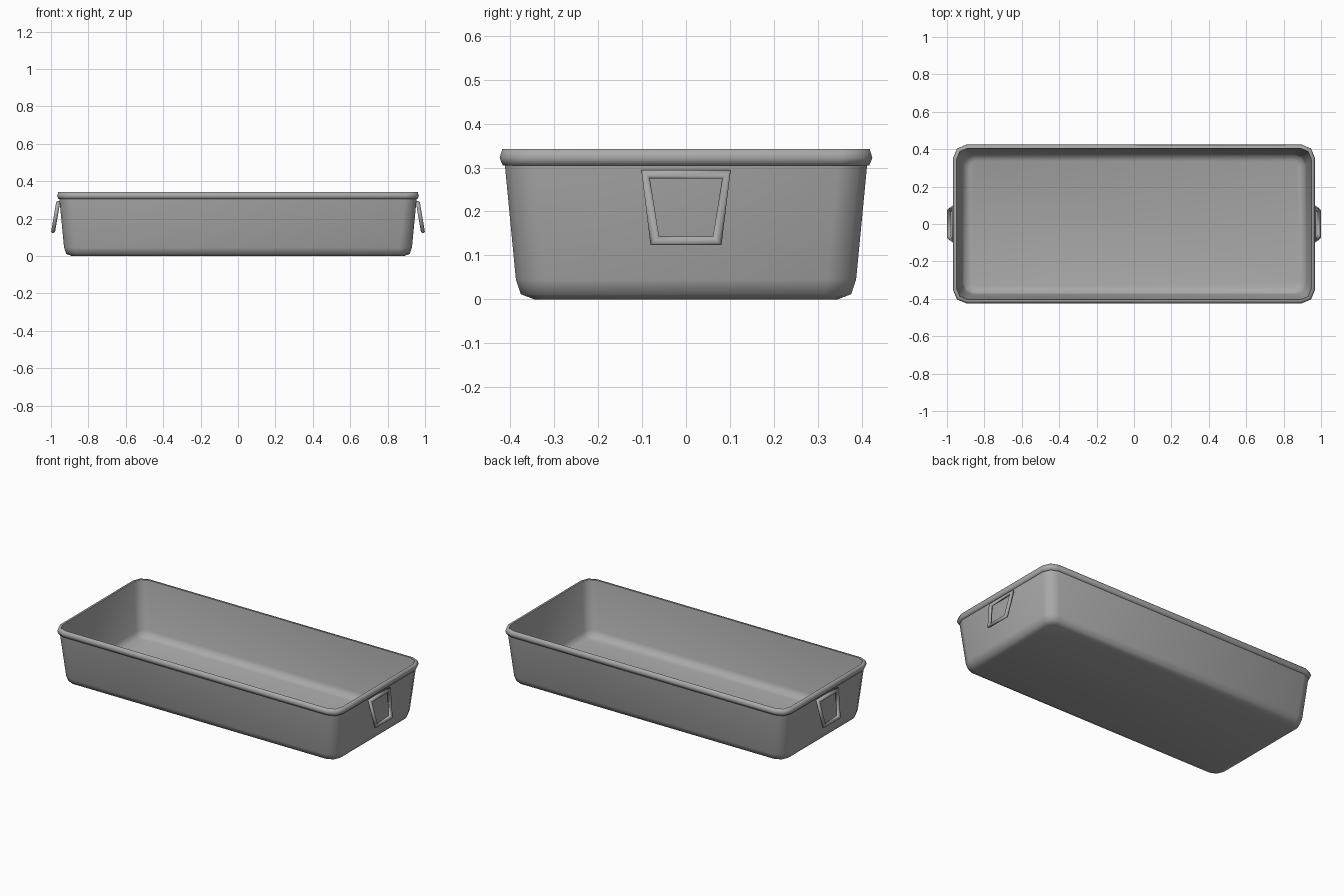
import bpy, bmesh, math

cube = bpy.data.objects.get("Cube")
if cube:
    bpy.data.objects.remove(cube, do_unlink=True)

# Single metal colour
metal = bpy.data.materials.new("grey metal")
metal.use_nodes = True
colour = (0.4, 0.4, 0.4, 1)
metal.diffuse_color = colour
metal.node_tree.nodes["Principled BSDF"].inputs["Base Color"].default_value = colour


def finish(bm, name):
    bmesh.ops.recalc_face_normals(bm, faces=bm.faces)
    mesh = bpy.data.meshes.new(name)
    bm.to_mesh(mesh)
    bm.free()
    mesh.materials.append(metal)
    obj = bpy.data.objects.new(name, mesh)
    bpy.context.collection.objects.link(obj)
    bpy.ops.object.select_all(action="DESELECT")
    obj.select_set(True)
    bpy.context.view_layer.objects.active = obj
    bpy.ops.object.shade_smooth_by_angle(angle=math.radians(75))
    return obj


def bridge(bm, a, b):
    for i in range(len(a)):
        j = (i + 1) % len(a)
        bm.faces.new((a[i], a[j], b[j], b[i]))


def rounded_ring(bm, half_y, z, radius, segments=2):
    """Rectangle with rounded corners; the length exceeds the width evenly."""
    half_x = half_y + 0.543
    ring = []
    for quarter, (sx, sy) in enumerate(((1, 1), (-1, 1), (-1, -1), (1, -1))):
        for k in range(segments + 1):
            a = math.pi / 2 * (quarter + k / segments)
            ring.append(bm.verts.new((sx * (half_x - radius) + radius * math.cos(a),
                                      sy * (half_y - radius) + radius * math.sin(a), z)))
    return ring


# Tray: half width, height and corner radius from the underside, over the rim, to the floor
profile = [
    (0.345, 0.0, 0.035), (0.376, 0.012, 0.058), (0.387, 0.045, 0.065),
    (0.412, 0.305, 0.065),
    (0.417, 0.305, 0.065), (0.424, 0.322, 0.07), (0.418, 0.342, 0.066),
    (0.405, 0.342, 0.058),
    (0.377, 0.05, 0.058), (0.367, 0.022, 0.052), (0.337, 0.01, 0.03),
]
bm = bmesh.new()
rings = [rounded_ring(bm, *p) for p in profile]
for lower, upper in zip(rings, rings[1:]):
    bridge(bm, lower, upper)
bm.faces.new(rings[0])
bm.faces.new(rings[-1])
finish(bm, "tray")


# Handles: tilted trapezoid loops of round bar with mitred corners
def handle(side, name, bar=0.0105, sides=8):
    bm = bmesh.new()
    corners = [(1, 1), (-1, 1), (-1, -1), (1, -1)]
    loops = []
    for sy, sz in corners:
        half, z, x = (0.092, 0.285, 0.962) if sz > 0 else (0.071, 0.133, 0.988)
        loop = []
        for k in range(sides):
            a = 2 * math.pi * (k + 0.5) / sides
            u, v = bar * math.cos(a), bar * math.sin(a)
            loop.append(bm.verts.new((side * (x + v * 1.1 - sz * u * 0.17),
                                      sy * (half + u), z + sz * u)))
        loops.append(loop)
    for i in range(4):
        bridge(bm, loops[i], loops[(i + 1) % 4])
    finish(bm, name)


handle(1, "left_handle")
handle(-1, "right_handle")
